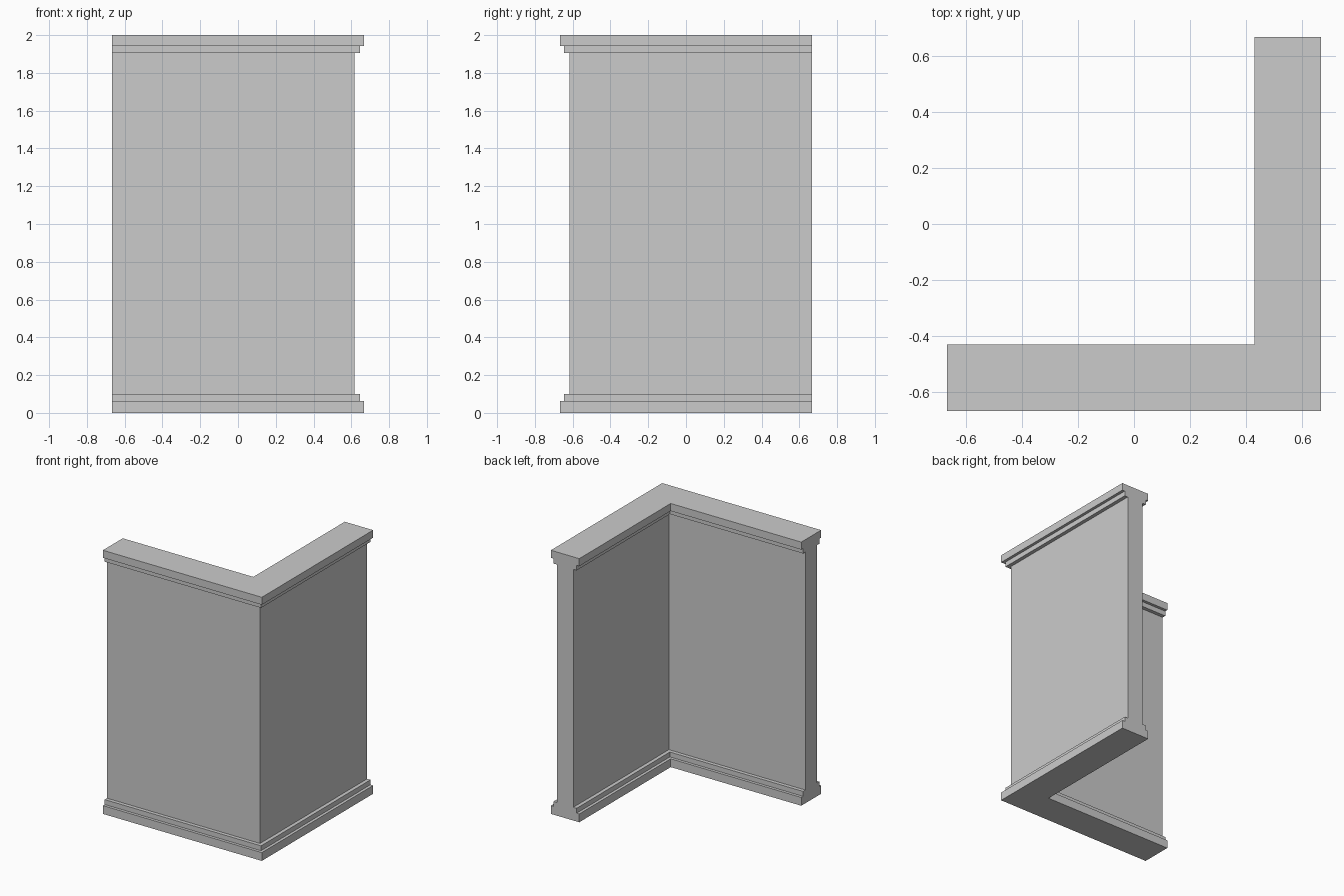
import bpy
import bmesh

cube = bpy.data.objects.get("Cube")
if cube:
    bpy.data.objects.remove(cube, do_unlink=True)

OUTER = 0.667           # half of the overall footprint
CENTRE = 0.548          # offset of the wall's centre line

# Half-section of the moulded wall: (half width, height)
half_section = [
    (0.119, 0.0), (0.119, 0.063),        # plinth
    (0.097, 0.063), (0.097, 0.1),        # base step
    (0.069, 0.1), (0.069, 1.905),        # plain wall
    (0.097, 1.905), (0.097, 1.943),      # cornice step
    (0.119, 1.943), (0.119, 2.0),        # cap
]
section = half_section + [(-w, z) for w, z in reversed(half_section)]

plaster = bpy.data.materials.new("grey_plaster")
plaster.use_nodes = True
grey = (0.6, 0.6, 0.6, 1.0)
plaster.diffuse_color = grey
plaster.node_tree.nodes["Principled BSDF"].inputs["Base Color"].default_value = grey

# Sweep the section along the L: left end, mitred corner, back end
bm = bmesh.new()
stations = [
    lambda w: (-OUTER, -CENTRE - w),
    lambda w: (CENTRE + w, -CENTRE - w),
    lambda w: (CENTRE + w, OUTER),
]
rings = [[bm.verts.new((*place(w), z)) for w, z in section] for place in stations]
count = len(section)
for a, b in zip(rings, rings[1:]):
    for i in range(count):
        j = (i + 1) % count
        bm.faces.new((a[i], b[i], b[j], a[j]))

# Flat end caps
bm.faces.new(rings[0])
bm.faces.new(rings[-1])
bmesh.ops.recalc_face_normals(bm, faces=bm.faces)

mesh = bpy.data.meshes.new("corner_wall")
bm.to_mesh(mesh)
bm.free()
mesh.materials.append(plaster)
wall = bpy.data.objects.new("corner_wall", mesh)
bpy.context.collection.objects.link(wall)
